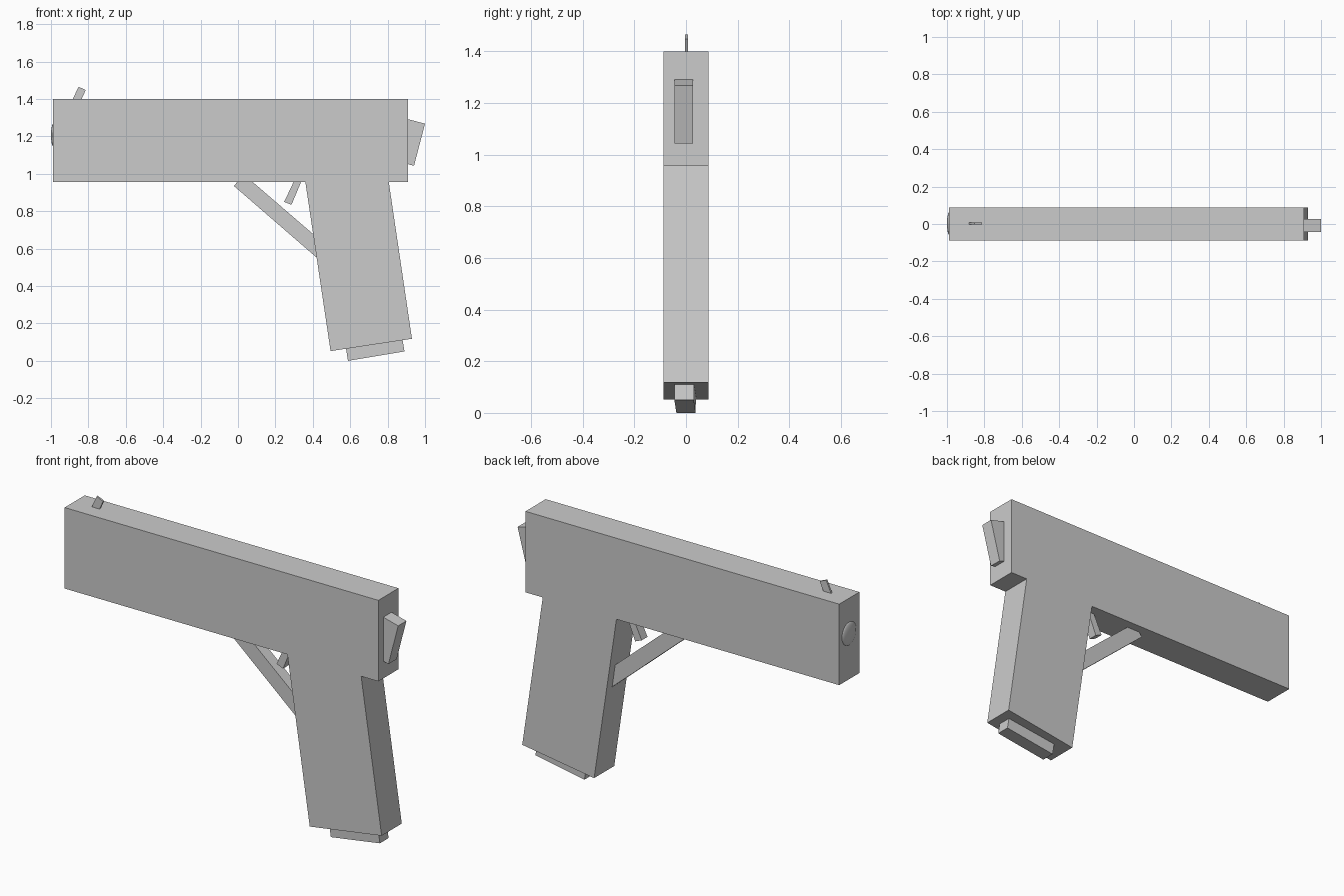
import bpy, bmesh, math
from mathutils import Matrix

if "Cube" in bpy.data.objects:
    bpy.data.objects.remove(bpy.data.objects["Cube"])


def prism(name, profile, y0, y1, skew=0.0):
    """Extrude an x-z profile from y0 to y1; skew drifts y along x."""
    bm = bmesh.new()
    xm = sum(p[0] for p in profile) / len(profile)
    rows = [[bm.verts.new((x, y + skew * (x - xm), z)) for x, z in profile]
            for y in (y0, y1)]
    n = len(profile)
    bm.faces.new(rows[0])
    bm.faces.new(rows[1][::-1])
    for i in range(n):
        j = (i + 1) % n
        bm.faces.new((rows[0][i], rows[1][i], rows[1][j], rows[0][j]))
    bmesh.ops.recalc_face_normals(bm, faces=bm.faces)
    me = bpy.data.meshes.new(name)
    bm.to_mesh(me)
    bm.free()
    ob = bpy.data.objects.new(name, me)
    bpy.context.collection.objects.link(ob)
    return ob


W = 0.087

# main bodies
prism("slide", [(-0.988, 0.957), (0.91, 0.957), (0.91, 1.40), (-0.988, 1.40)], -W, W)
prism("grip", [(0.495, 0.052), (0.93, 0.118), (0.806, 0.957), (0.36, 0.957)], -W, W)

# magazine base, slightly turned in the grip
prism("magazine_base", [(0.588, 0.0), (0.89, 0.05), (0.878, 0.125), (0.576, 0.075)],
      -0.041, 0.034, -0.025)

# trigger guard bar and trigger
prism("trigger_guard", [(-0.022, 0.935), (0.44, 0.535), (0.515, 0.58), (0.06, 0.972),
                        (0.01, 0.972)], -0.025, 0.038)
prism("trigger", [(0.247, 0.85), (0.286, 0.834), (0.345, 0.975), (0.306, 0.975)],
      -0.02, 0.03)

# hammer and front sight
prism("hammer", [(0.941, 1.043), (1.0, 1.268), (0.90, 1.294), (0.842, 1.069)],
      -0.044, 0.027)
prism("front_sight", [(-0.853, 1.465), (-0.814, 1.448), (-0.845, 1.38), (-0.884, 1.397)],
      -0.003, 0.007)

# domed muzzle
bm = bmesh.new()
bmesh.ops.create_uvsphere(bm, u_segments=32, v_segments=16, radius=1.0)
bm.transform(Matrix.Translation((-0.985, 0.002, 1.207))
             @ Matrix.Diagonal((0.015, 0.063, 0.064, 1))
             @ Matrix.Rotation(math.pi / 2, 4, 'Y'))
for f in bm.faces:
    f.smooth = True
me = bpy.data.meshes.new("muzzle")
bm.to_mesh(me)
bm.free()
bpy.context.collection.objects.link(bpy.data.objects.new("muzzle", me))
